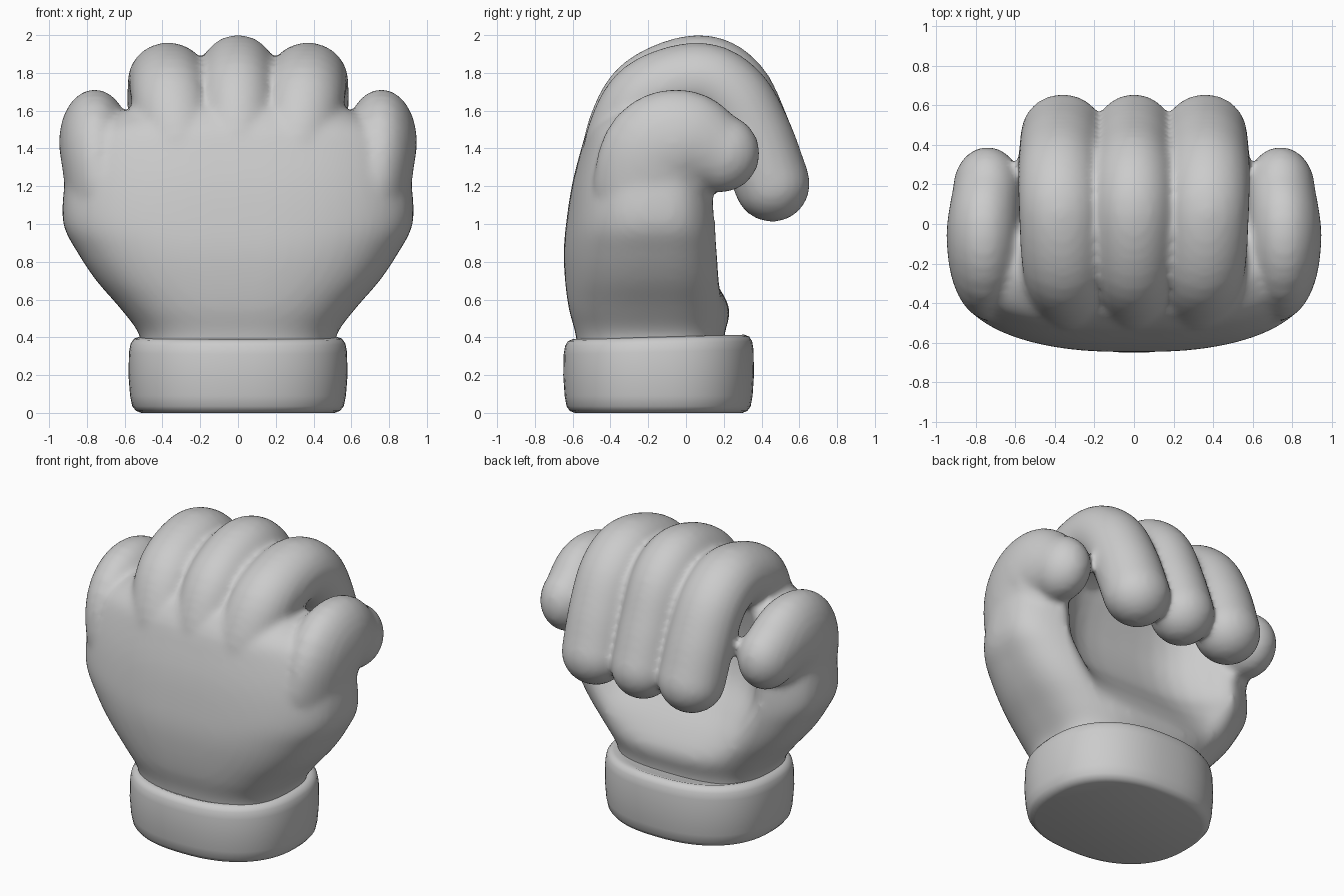
import bpy, bmesh, math
from mathutils import Vector

if "Cube" in bpy.data.objects:
    bpy.data.objects.remove(bpy.data.objects["Cube"])


def loft(bm, rings):
    """Skin a stack of closed rings and cap both ends."""
    loops = [[bm.verts.new(p) for p in ring] for ring in rings]
    n = len(loops[0])
    for a, b in zip(loops, loops[1:]):
        for i in range(n):
            j = (i + 1) % n
            bm.faces.new((a[i], a[j], b[j], b[i]))
    bm.faces.new(loops[0][::-1])
    bm.faces.new(loops[-1])


def oval(a, n=2.7):
    """Unit superellipse point."""
    c, s = math.cos(a), math.sin(a)
    return (math.copysign(abs(c) ** (2 / n), c), math.copysign(abs(s) ** (2 / n), s))


def catmull(rows, step):
    """Smooth interpolation through rows of numbers."""
    rows = [Vector(r) for r in rows]
    ext = [2 * rows[0] - rows[1]] + rows + [2 * rows[-1] - rows[-2]]
    out = []
    for i in range(1, len(ext) - 2):
        p0, p1, p2, p3 = ext[i - 1:i + 3]
        for k in range(step):
            t = k / step
            out.append(0.5 * (2 * p1 + (p2 - p0) * t + (2 * p0 - 5 * p1 + 4 * p2 - p3) * t * t
                              + (3 * p1 - p0 - 3 * p2 + p3) * t ** 3))
    return out + [rows[-1]]


def digit(bm, path, side=1):
    """Round-ended finger: path rows are x, y, z, x radius, yz radius."""
    pts = catmull(path, 5)
    stations = []
    for i, p in enumerate(pts):
        d = pts[min(i + 1, len(pts) - 1)] - pts[max(i - 1, 0)]
        t = Vector((0, d[1], d[2])).normalized()
        c = Vector((p[0], p[1], p[2]))
        stations.append((c, t, p[3], p[4]))

    def ring(station, phi=0.0):
        c, t, rx, r = station
        k = math.cos(phi)
        nrm = Vector((0, -t.z, t.y))
        out = []
        for j in range(28):
            a = 2 * math.pi * j / 28
            q = c + t * (r * math.sin(phi)) + Vector((rx * k * math.cos(a), 0, 0)) + nrm * (r * k * math.sin(a))
            out.append((side * q.x, q.y, q.z))
        return out

    cap = [math.radians(v) for v in (15, 30, 45, 60, 73, 84)]
    loft(bm, [ring(stations[0], -v) for v in reversed(cap)]
         + [ring(s) for s in stations] + [ring(stations[-1], v) for v in cap])


def make_object(name, bm):
    bmesh.ops.recalc_face_normals(bm, faces=bm.faces)
    for f in bm.faces:
        f.smooth = True
    me = bpy.data.meshes.new(name)
    bm.to_mesh(me)
    bm.free()
    ob = bpy.data.objects.new(name, me)
    bpy.context.collection.objects.link(ob)
    return ob


# Palm: rows are z, half width, back y, front y, hollow depth
palm_rows = [
    (0.30, 0.51, -0.57, 0.20, 0.00), (0.42, 0.525, -0.585, 0.205, 0.00),
    (0.55, 0.62, -0.62, 0.23, 0.00), (0.70, 0.75, -0.64, 0.24, 0.09),
    (0.85, 0.85, -0.647, 0.235, 0.21), (1.00, 0.925, -0.635, 0.22, 0.31),
    (1.20, 0.92, -0.605, 0.20, 0.35), (1.38, 0.88, -0.56, 0.14, 0.27),
    (1.50, 0.80, -0.52, 0.06, 0.16), (1.60, 0.62, -0.45, -0.02, 0.08)]
bm = bmesh.new()
rings = []
for z, w, back, front, dent in catmull(palm_rows, 4):
    ring = []
    for k in range(64):
        cx, sy = oval(2 * math.pi * k / 64)
        mid = -0.14
        y = mid + sy * (front - mid if sy > 0 else mid - back)
        if sy > 0:
            y -= dent * max(0, 1 - (abs(cx) / 0.68) ** 4)
        ring.append((w * cx, y, z))
    rings.append(ring)
loft(bm, rings)

# Three curled fingers
curl = [(-0.36, 1.28), (-0.32, 1.50), (-0.20, 1.70), (0.06, 1.80),
        (0.24, 1.715), (0.36, 1.47), (0.455, 1.213)]
digit(bm, [(0, y, z, 0.20, 0.202) for y, z in curl])
for s in (-1, 1):
    xs = (0.29, 0.325, 0.355, 0.37, 0.375, 0.37, 0.36)
    digit(bm, [(x, y, z - (0.04 if 0 < y < 0.3 else 0.025 if y < 0 else 0), 0.212, 0.202)
               for x, (y, z) in zip(xs, curl)], s)
    # Thick outer digits on both sides
    digit(bm, [(0.68, -0.20, 1.02, 0.21, 0.29), (0.735, -0.18, 1.22, 0.185, 0.31),
               (0.755, -0.135, 1.385, 0.188, 0.30), (0.758, 0.0, 1.44, 0.187, 0.27),
               (0.74, 0.18, 1.375, 0.175, 0.21)], s)

# Merge the parts into one soft skin
hand = make_object("glove_hand", bm)
rm = hand.modifiers.new("Merge", 'REMESH')
rm.mode = 'VOXEL'
rm.voxel_size = 0.022
rm.use_smooth_shade = True
sm = hand.modifiers.new("Soften", 'SMOOTH')
sm.factor = 0.5
sm.iterations = 8

# Cuff band with rounded edges: rows are z, scale
cuff_rows = [(0.0, 0.88), (0.01, 0.93), (0.035, 0.965), (0.09, 0.985), (0.20, 1.0),
             (0.31, 0.995), (0.355, 0.98), (0.38, 0.95), (0.39, 0.90), (0.375, 0.82)]
bm = bmesh.new()
rings = []
for z, s in cuff_rows:
    ring = []
    for k in range(64):
        cx, sy = oval(2 * math.pi * k / 64, 2.35)
        ring.append((0.58 * s * cx, -0.145 + 0.505 * s * sy,
                     z + (0.012 * (1 + sy) if z > 0.3 else 0)))
    rings.append(ring)
loft(bm, rings)
cuff = make_object("cuff", bm)
bpy.context.view_layer.objects.active = cuff
cuff.select_set(True)
bpy.ops.object.shade_smooth_by_angle(angle=math.radians(50))
